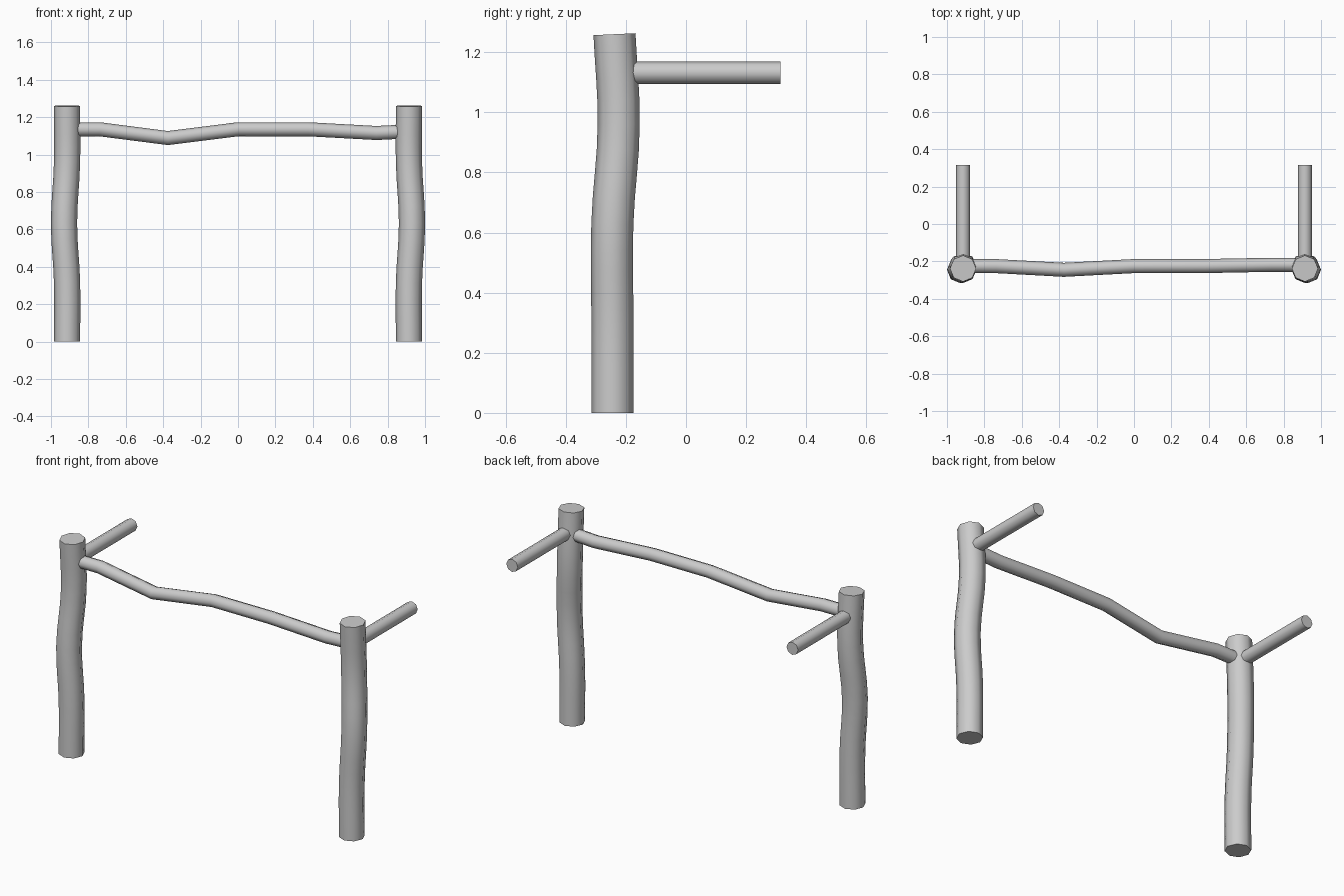
import bpy

if "Cube" in bpy.data.objects:
    bpy.data.objects.remove(bpy.data.objects["Cube"])


def log(name, points, radius, handle):
    """Eight-sided round log swept along a path, with flat end caps."""
    curve = bpy.data.curves.new(name, 'CURVE')
    curve.dimensions = '3D'
    curve.bevel_depth = radius
    curve.bevel_resolution = 2
    curve.use_fill_caps = True
    curve.resolution_u = 4 if handle == 'AUTO' else 1
    spline = curve.splines.new('BEZIER')
    spline.bezier_points.add(len(points) - 1)
    for bp, co in zip(spline.bezier_points, points):
        bp.co = co
        bp.handle_left_type = bp.handle_right_type = handle
    ob = bpy.data.objects.new(name, curve)
    bpy.context.collection.objects.link(ob)
    bpy.ops.object.select_all(action='DESELECT')
    bpy.context.view_layer.objects.active = ob
    ob.select_set(True)
    bpy.ops.object.convert(target='MESH')
    bpy.ops.object.shade_smooth_by_angle(angle=0.9)
    bpy.context.object.name = name


for side, s in (("left", -1), ("right", 1)):
    # Gently crooked upright post
    log(side + "_post", [(s * 0.914, -0.245, 0), (s * 0.914, -0.245, 0.315),
                         (s * 0.93, -0.245, 0.63), (s * 0.914, -0.224, 0.96),
                         (s * 0.914, -0.238, 1.26)], 0.07, 'AUTO')
    # Straight side rail running back
    log(side + "_side_rail", [(s * 0.914, -0.2, 1.132), (s * 0.914, 0.315, 1.132)],
        0.0375, 'VECTOR')

# Crooked front rail with visible kinks
log("front_rail", [(-0.88, -0.225, 1.135), (-0.74, -0.225, 1.135),
                   (-0.375, -0.245, 1.088), (0, -0.225, 1.135),
                   (0.375, -0.225, 1.135), (0.74, -0.218, 1.115),
                   (0.88, -0.218, 1.122)], 0.0375, 'VECTOR')
